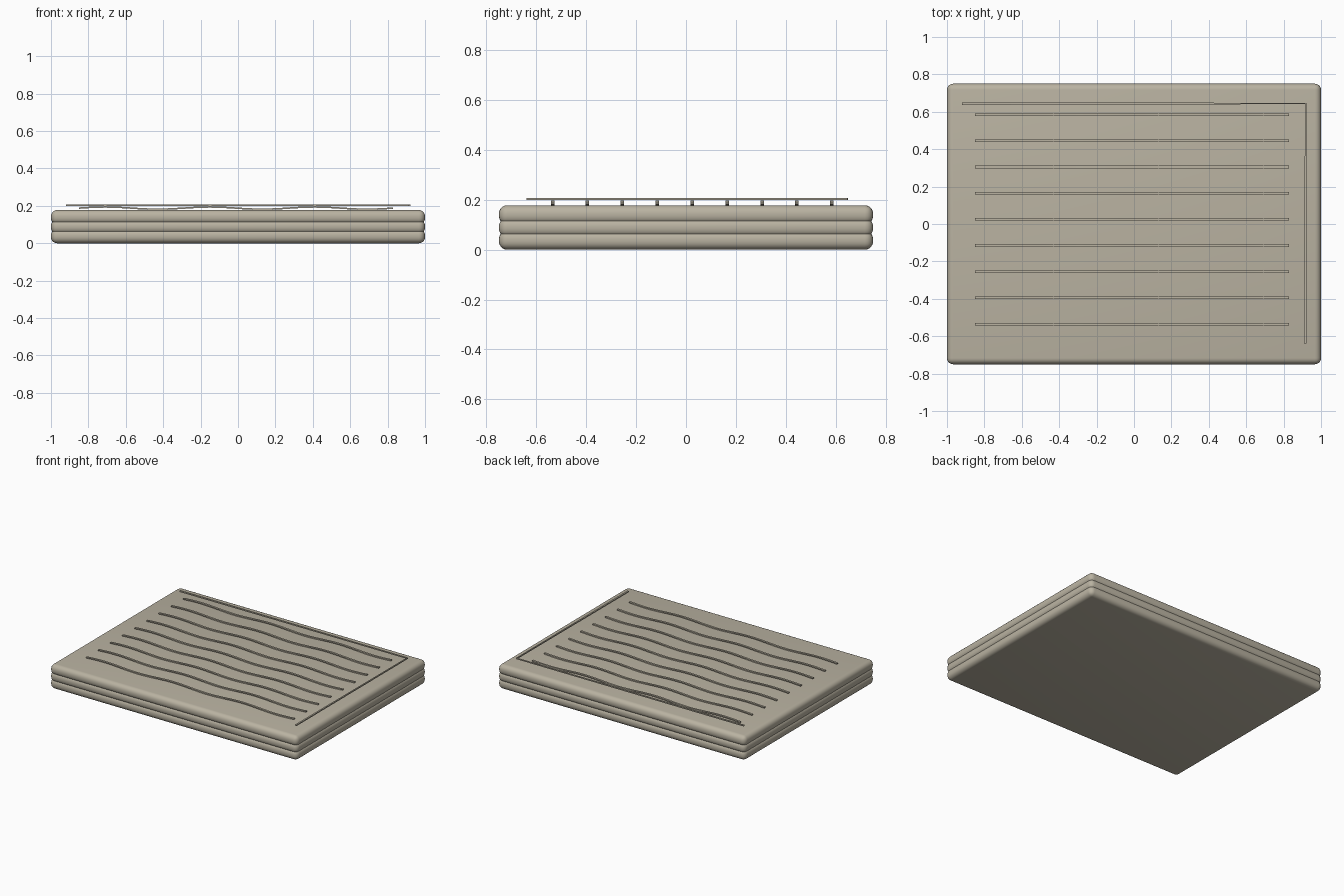
import bpy, bmesh, math

if "Cube" in bpy.data.objects:
    bpy.data.objects.remove(bpy.data.objects["Cube"])

stone = bpy.data.materials.new("warm_beige")
stone.diffuse_color = (0.49, 0.45, 0.36, 1)
stone.use_nodes = True
stone.node_tree.nodes["Principled BSDF"].inputs["Base Color"].default_value = stone.diffuse_color


def finish(name, bm):
    bmesh.ops.recalc_face_normals(bm, faces=bm.faces[:])
    me = bpy.data.meshes.new(name)
    bm.to_mesh(me)
    bm.free()
    me.materials.append(stone)
    ob = bpy.data.objects.new(name, me)
    bpy.context.collection.objects.link(ob)
    return ob


def smooth(ob):
    bpy.ops.object.select_all(action='DESELECT')
    ob.select_set(True)
    bpy.context.view_layer.objects.active = ob
    bpy.ops.object.shade_smooth_by_angle(angle=math.radians(35))


def ribbon(name, sections):
    """Bar swept through cross-sections, each a list of four corners."""
    bm = bmesh.new()
    rings = [[bm.verts.new(p) for p in s] for s in sections]
    for a, b in zip(rings, rings[1:]):
        for i in range(4):
            j = (i + 1) % 4
            bm.faces.new((a[i], a[j], b[j], b[i]))
    bm.faces.new(rings[0])
    bm.faces.new(rings[-1][::-1])
    return finish(name, bm)


# Three stacked, overlapping slabs with rounded edges
THICK, STEP = 0.076, 0.051
for k in range(3):
    bm = bmesh.new()
    bmesh.ops.create_cube(bm, size=1)
    for v in bm.verts:
        v.co.x *= 2.0
        v.co.y *= 1.5
        v.co.z = v.co.z * THICK + THICK / 2 + k * STEP
    bmesh.ops.bevel(bm, geom=bm.edges[:], offset=0.033, segments=5,
                    profile=0.5, affect='EDGES')
    smooth(finish(f"slab_{k + 1}", bm))

# Nine wavy strips lying on the top slab
X0, X1, N = -0.85, 0.83, 48
for k in range(9):
    y = -0.535 + 0.14 * k
    secs = []
    for i in range(N + 1):
        x = X0 + (X1 - X0) * i / N
        z = 0.188 + 0.006 * math.sin(6 * math.pi * i / N)
        secs.append([(x, y - 0.007, z - 0.004), (x, y + 0.007, z - 0.004),
                     (x, y + 0.007, z + 0.004), (x, y - 0.007, z + 0.004)])
    smooth(ribbon(f"wave_strip_{k + 1}", secs))

# L-shaped thin border strip along the back and right edges
Z0, Z1 = 0.199, 0.207
path = [((-0.92, 0.637), (-0.92, 0.649)),
        ((0.914, 0.641), (0.921, 0.648)),
        ((0.909, -0.64), (0.921, -0.64))]
ribbon("border_strip", [[(*a, Z0), (*b, Z0), (*b, Z1), (*a, Z1)] for a, b in path])
